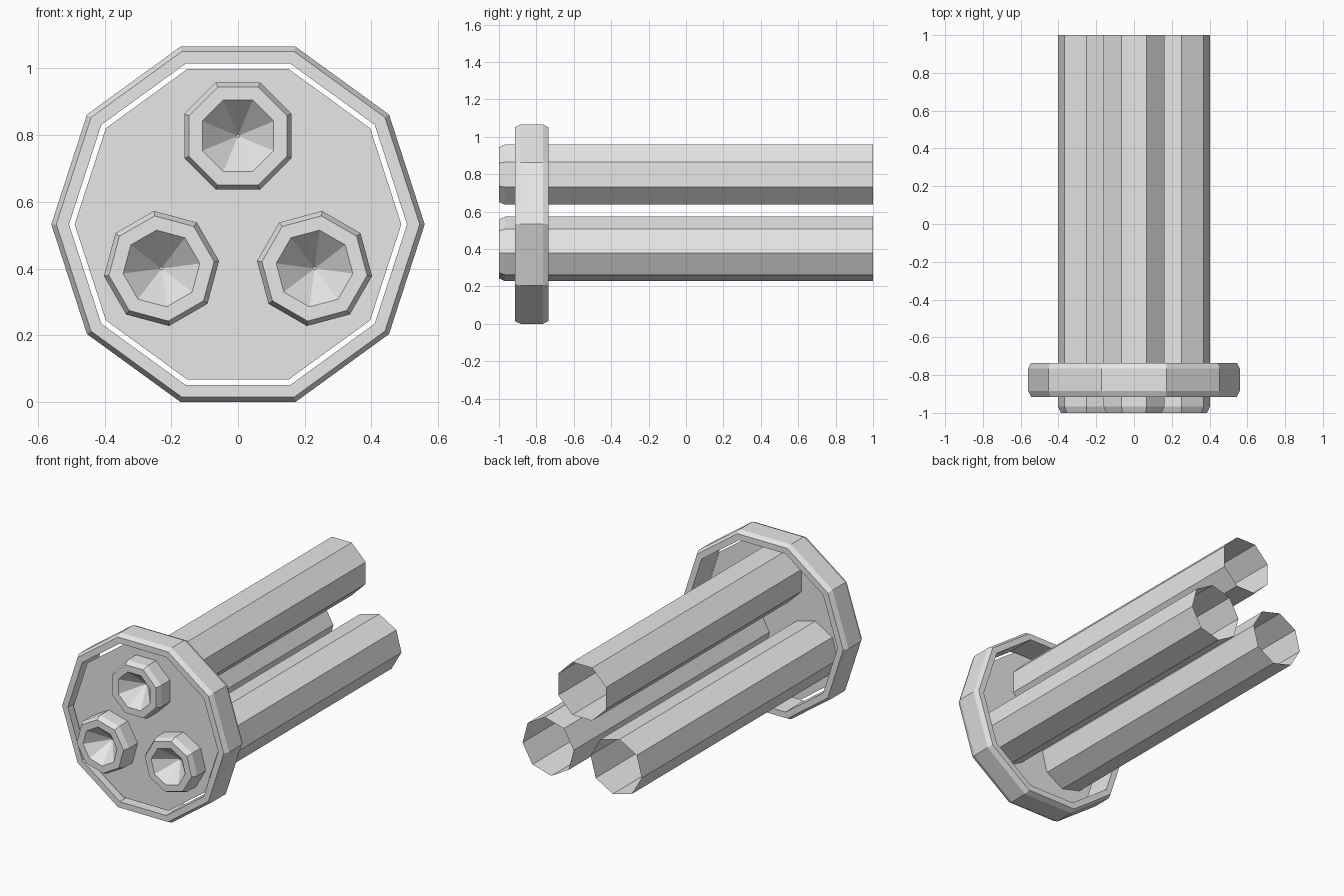
import bpy, bmesh
from math import sin, cos, radians, tau

cube = bpy.data.objects.get("Cube")
if cube:
    bpy.data.objects.remove(cube)

grey = bpy.data.materials.new("light grey")
grey.use_nodes = True
grey.diffuse_color = (0.8, 0.8, 0.8, 1)
grey.node_tree.nodes["Principled BSDF"].inputs["Base Color"].default_value = (0.8, 0.8, 0.8, 1)

RING_R = 0.56
CENTRE_Z = RING_R * sin(radians(72))


def turned(name, profile, sides, turn=0, x=0, z=0, closed=False, cap=False):
    """Turn (radius, y) points about the y axis; radius 0 makes a tip."""
    bm = bmesh.new()
    rows = []
    for r, y in profile:
        if r == 0:
            rows.append([bm.verts.new((x, y, z))] * sides)
        else:
            rows.append([bm.verts.new((x + r * cos(turn + tau * i / sides), y,
                                       z + r * sin(turn + tau * i / sides)))
                         for i in range(sides)])
    pairs = list(zip(rows, rows[1:]))
    if closed:
        pairs.append((rows[-1], rows[0]))
    for a, b in pairs:
        for i in range(sides):
            j = (i + 1) % sides
            corners = list(dict.fromkeys((a[i], a[j], b[j], b[i])))
            bm.faces.new(corners)
    if cap:
        bm.faces.new(rows[0])
    bmesh.ops.recalc_face_normals(bm, faces=bm.faces)
    mesh = bpy.data.meshes.new(name)
    bm.to_mesh(mesh)
    bm.free()
    mesh.materials.append(grey)
    obj = bpy.data.objects.new(name, mesh)
    bpy.context.collection.objects.link(obj)
    return obj


# Ten-sided rim with chamfered outer edges
turned("rim", [(0.507, -0.915), (0.545, -0.915), (RING_R, -0.885),
               (RING_R, -0.765), (0.545, -0.735), (0.507, -0.735)],
       10, z=CENTRE_Z, closed=True)

# Thin plate floating inside the rim
turned("plate", [(0.49, -0.885)], 10, z=CENTRE_Z, cap=True)

# Three eight-sided barrels, open at the back, with a conical muzzle
BARREL = [(0.174, 1.0), (0.174, -0.967), (0.159, -1.0), (0.116, -1.0), (0, -0.88)]
for name, angle in (("top_barrel", 0), ("right_barrel", 120), ("left_barrel", -120)):
    a = radians(90 + angle)
    turned(name, BARREL, 8, turn=radians(22.5 + angle),
           x=0.265 * cos(a), z=CENTRE_Z + 0.265 * sin(a))
